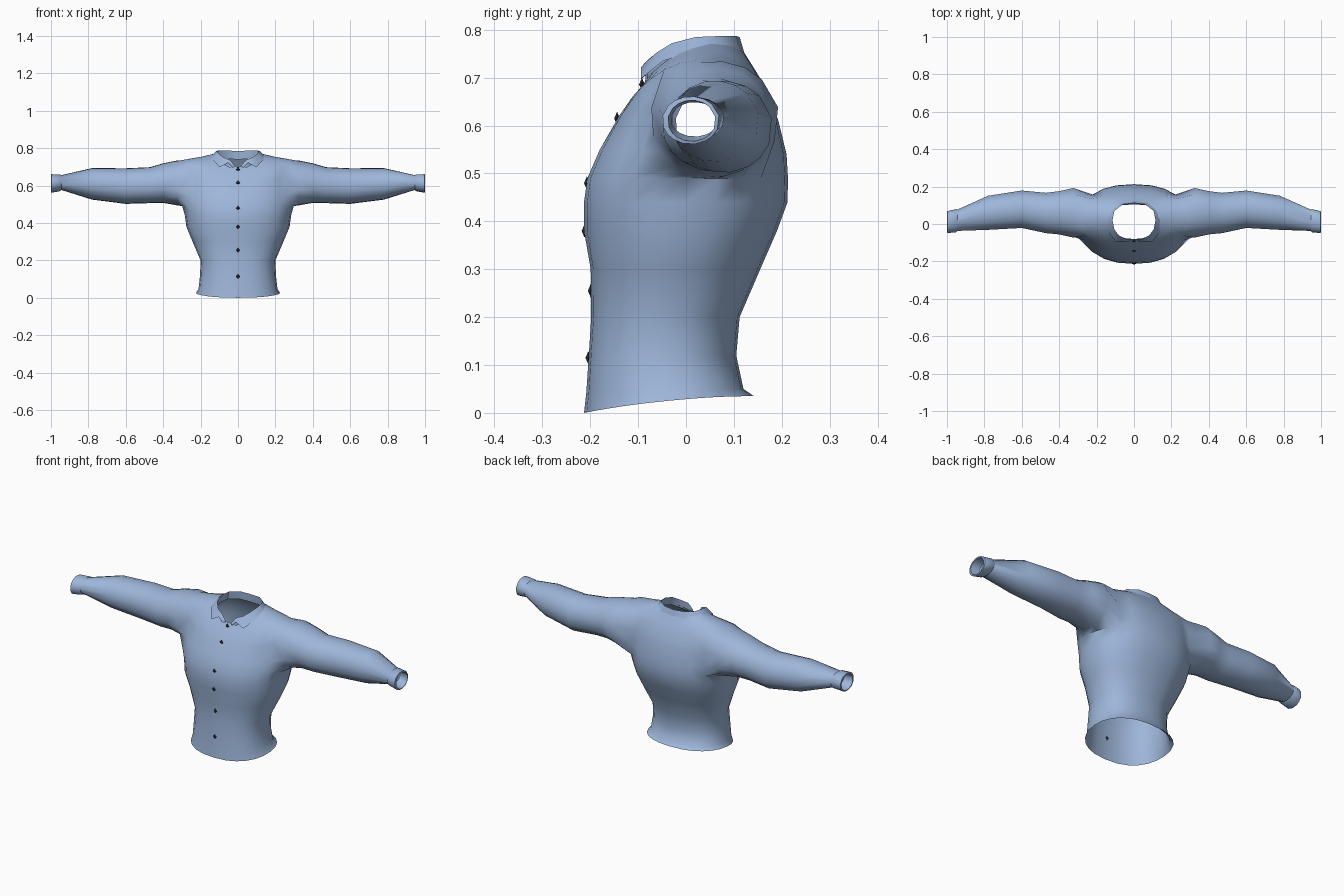
import bpy, bmesh
from math import sin, cos, atan2, radians, pi

if "Cube" in bpy.data.objects:
    bpy.data.objects.remove(bpy.data.objects["Cube"])


def material(name, color):
    m = bpy.data.materials.new(name)
    m.diffuse_color = color
    m.use_nodes = True
    m.node_tree.nodes["Principled BSDF"].inputs["Base Color"].default_value = m.diffuse_color
    return m


cloth = material("cloth", (0.34, 0.47, 0.70, 1))
dark = material("button_dark", (0.03, 0.035, 0.05, 1))


def finish(bm, name, mat, mirror=True, angle=50):
    bmesh.ops.recalc_face_normals(bm, faces=bm.faces)
    mesh = bpy.data.meshes.new(name)
    bm.to_mesh(mesh)
    bm.free()
    ob = bpy.data.objects.new(name, mesh)
    bpy.context.collection.objects.link(ob)
    mesh.materials.append(mat)
    if mirror:
        mod = ob.modifiers.new("mirror", "MIRROR")
        mod.use_clip = True
        mod.merge_threshold = 0.002
    bpy.ops.object.select_all(action="DESELECT")
    bpy.context.view_layer.objects.active = ob
    ob.select_set(True)
    if angle:
        bpy.ops.object.shade_smooth_by_angle(angle=radians(angle))
    return ob


def spow(v, e):
    return abs(v) ** e * (1 if v >= 0 else -1)


# Torso rings: z front, z back, side lift, y front, y back, half width
RINGS = [
    (0.00, 0.035, 0.008, -0.213, 0.142, 0.225),
    (0.045, 0.05, 0, -0.208, 0.120, 0.211),
    (0.12, 0.12, 0, -0.203, 0.105, 0.203),
    (0.20, 0.20, 0, -0.198, 0.112, 0.200),
    (0.30, 0.30, 0, -0.199, 0.155, 0.243),
    (0.38, 0.38, 0, -0.213, 0.190, 0.276),
    (0.44, 0.44, 0, -0.213, 0.212, 0.284),
    (0.49, 0.49, 0, -0.206, 0.213, 0.298),
    (0.55, 0.54, 0.005, -0.180, 0.210, 0.295),
    (0.62, 0.61, 0.035, -0.140, 0.193, 0.295),
    (0.66, 0.67, 0.072, -0.112, 0.172, 0.295),
    (0.685, 0.72, 0.050, -0.090, 0.142, 0.200),
    (0.70, 0.755, 0.037, -0.080, 0.120, 0.132),
]
# Armhole: ring rows and columns left open for the sleeve
R0, R1, C0, C1 = 7, 10, 4, 9

bm = bmesh.new()
grid = []
for zf, zb, lift, yf, yb, hw in RINGS:
    row = []
    for i in range(13):
        a = radians(-90 + 15 * i)
        c = max(cos(a), 0)
        x = hw * c ** 0.85 if 0 < i < 12 else 0
        t = (spow(sin(a), 0.9) + 1) / 2
        row.append(bm.verts.new((x, yf + (yb - yf) * t,
                                 zf + (zb - zf) * t + lift * c * c)))
    grid.append(row)
for r in range(len(grid) - 1):
    for i in range(12):
        if R0 <= r < R1 and C0 <= i < C1:
            continue
        bm.faces.new((grid[r][i], grid[r][i + 1], grid[r + 1][i + 1], grid[r + 1][i]))

# Sleeve: rings (x, y centre, y radius, z centre, z radius) ending in a cuff
SLEEVE = [
    (0.325, 0.060, 0.135, 0.614, 0.121),
    (0.40, 0.060, 0.118, 0.613, 0.107),
    (0.47, 0.059, 0.110, 0.602, 0.097),
    (0.60, 0.079, 0.102, 0.597, 0.096),
    (0.78, 0.060, 0.093, 0.609, 0.085),
    (0.945, 0.020, 0.058, 0.616, 0.040),
    (0.95, 0.018, 0.063, 0.615, 0.045),
    (0.998, 0.010, 0.060, 0.611, 0.050),
    (1.00, 0.012, 0.050, 0.610, 0.043),
    (0.95, 0.018, 0.050, 0.613, 0.036),
]
loop = [grid[R0][i] for i in range(C0, C1 + 1)]
loop += [grid[r][C1] for r in range(R0 + 1, R1)]
loop += [grid[R1][i] for i in range(C1, C0 - 1, -1)]
loop += [grid[r][C0] for r in range(R1 - 1, R0, -1)]
n = len(loop)
angles = [atan2(v.co.z - 0.614, v.co.y - 0.06) for v in loop]
angles = [a + 2 * pi if a < angles[0] - 1e-6 else a for a in angles]
angles = [0.5 * a + 0.5 * (angles[0] + 2 * pi * k / n) for k, a in enumerate(angles)]
for x, yc, ry, zc, rz in SLEEVE:
    ring = [bm.verts.new((x, yc + ry * cos(a), zc + rz * sin(a))) for a in angles]
    for k in range(n):
        j = (k + 1) % n
        bm.faces.new((loop[k], loop[j], ring[j], ring[k]))
    loop = ring
finish(bm, "shirt_body", cloth)

# Collar: inner stand, top fold, and turned-down flap with a front point
COLLAR = [
    ((0, 0.112, 0.785), (0, 0.124, 0.745)),
    ((0.06, 0.105, 0.787), (0.075, 0.116, 0.748)),
    ((0.105, 0.07, 0.787), (0.13, 0.075, 0.757)),
    ((0.115, 0.02, 0.785), (0.146, 0.02, 0.757)),
    ((0.105, -0.03, 0.772), (0.134, -0.048, 0.735)),
    ((0.08, -0.062, 0.752), (0.098, -0.094, 0.698)),
    ((0.042, -0.08, 0.737), (0.053, -0.094, 0.722)),
    ((0.016, -0.084, 0.705), (0.028, -0.094, 0.697)),
]
bm = bmesh.new()
prev = None
for (x, y, z), low in COLLAR:
    col = [bm.verts.new(p) for p in ((x * 1.08, y * 1.02, max(z - 0.045, 0.69)), (x, y, z), low)]
    if prev:
        for k in range(2):
            bm.faces.new((prev[k], col[k], col[k + 1], prev[k + 1]))
    prev = col
finish(bm, "collar", cloth, angle=40)

# Buttons: small diamonds down the front
bm = bmesh.new()
for y, z in ((-0.092, 0.686), (-0.144, 0.615), (-0.207, 0.48),
             (-0.212, 0.38), (-0.199, 0.255), (-0.204, 0.115)):
    made = bmesh.ops.create_uvsphere(bm, u_segments=4, v_segments=2, radius=1)
    for v in made["verts"]:
        v.co.x *= 0.012
        v.co.y = v.co.y * 0.006 + y
        v.co.z = v.co.z * 0.014 + z
finish(bm, "buttons", dark, mirror=False, angle=0)
